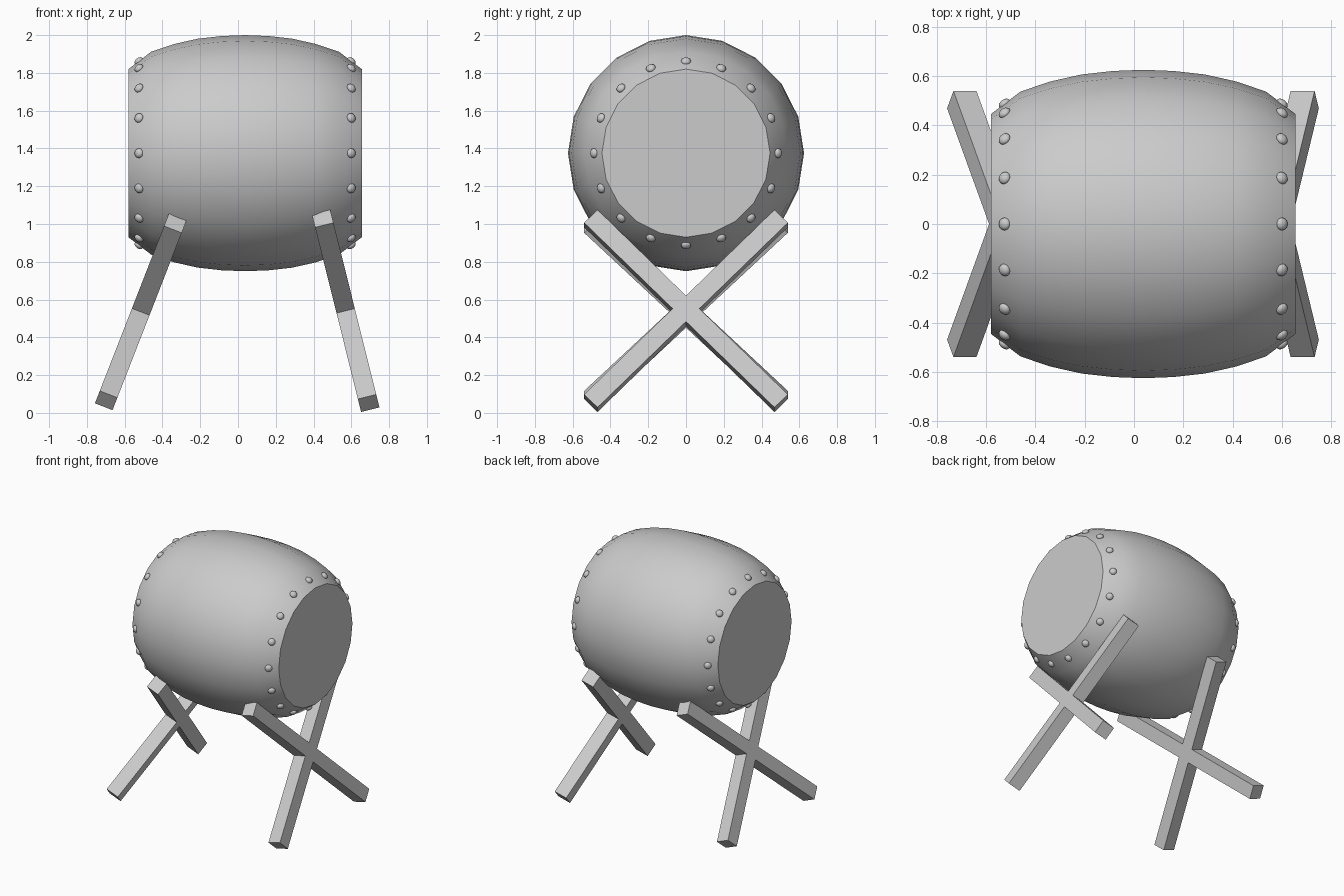
import bpy, bmesh
from math import sin, cos, pi, radians
from mathutils import Matrix, Vector

if "Cube" in bpy.data.objects:
    bpy.data.objects.remove(bpy.data.objects["Cube"])

CX, CZ = 0.0375, 1.375   # drum centre


def finish(name, bm, smooth=None):
    bmesh.ops.recalc_face_normals(bm, faces=bm.faces)
    me = bpy.data.meshes.new(name)
    bm.to_mesh(me)
    bm.free()
    ob = bpy.data.objects.new(name, me)
    bpy.context.collection.objects.link(ob)
    if smooth:
        bpy.ops.object.select_all(action='DESELECT')
        ob.select_set(True)
        bpy.context.view_layer.objects.active = ob
        bpy.ops.object.shade_smooth_by_angle(angle=radians(smooth))
    return ob


# Barrel body with flat drum heads: profile (distance from middle, radius)
half = [(0.618, 0.445), (0.497, 0.537), (0.375, 0.578), (0.25, 0.606), (0.125, 0.62)]
profile = [(-x, r) for x, r in half] + [(0, 0.625)] + [(x, r) for x, r in reversed(half)]
SIDES = 20
bm = bmesh.new()
rings = [[bm.verts.new((CX + x, r * sin(2 * pi * i / SIDES), CZ + r * cos(2 * pi * i / SIDES)))
          for i in range(SIDES)] for x, r in profile]
for a, b in zip(rings, rings[1:]):
    for i in range(SIDES):
        j = (i + 1) % SIDES
        bm.faces.new((a[i], a[j], b[j], b[i]))
bm.faces.new(rings[0])
bm.faces.new(rings[-1])
finish("drum_body", bm, 32)

# Flattened studs around each head
for name, side in (("left_studs", -1), ("right_studs", 1)):
    bm = bmesh.new()
    for k in range(16):
        a = 2 * pi * k / 16
        pos = Vector((CX + side * 0.562, 0.487 * sin(a), CZ + 0.487 * cos(a)))
        normal = Vector((side * 0.6, 0.8 * sin(a), 0.8 * cos(a)))
        rot = normal.to_track_quat('Z', 'Y').to_matrix().to_4x4()
        m = Matrix.Translation(pos) @ rot @ Matrix.Diagonal((0.026, 0.026, 0.018, 1))
        bmesh.ops.create_uvsphere(bm, u_segments=12, v_segments=8, radius=1, matrix=m)
    finish(name, bm, 60)

# Two leaning X-shaped stands made of square beams
for name, x, z, lean in (("left_stand", -0.515, 0.535, 21.3), ("right_stand", 0.57, 0.54, -14)):
    for part, tilt in (("beam_a", 45), ("beam_b", -45)):
        bm = bmesh.new()
        m = (Matrix.Translation((x, 0, z)) @ Matrix.Rotation(radians(lean), 4, 'Y')
             @ Matrix.Rotation(radians(tilt), 4, 'X') @ Matrix.Diagonal((0.1, 0.1, 1.425, 1)))
        bmesh.ops.create_cube(bm, size=1, matrix=m)
        finish(name + "_" + part, bm)
